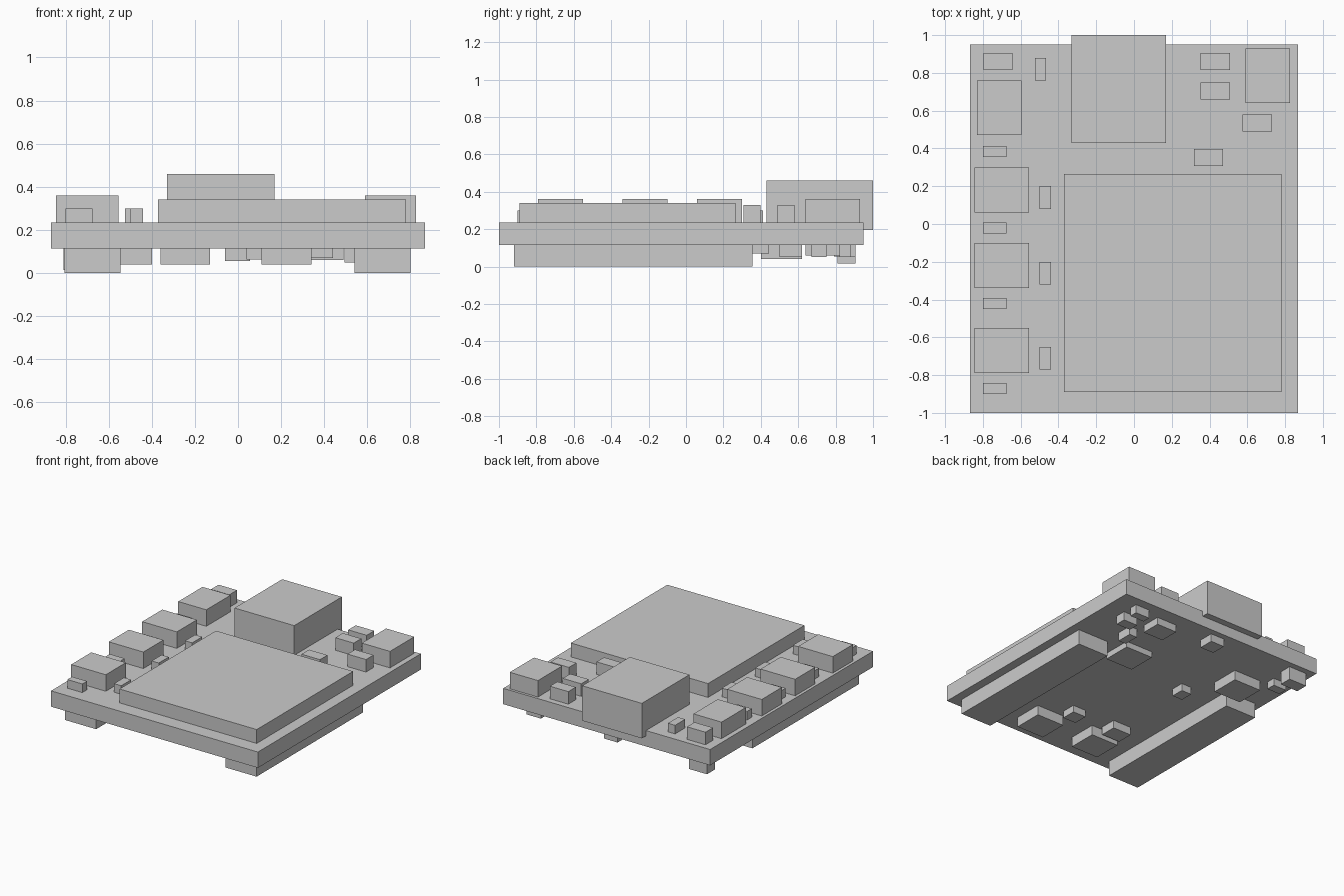
import bpy
import bmesh
from mathutils import Matrix, Vector

old = bpy.data.objects.get("Cube")
if old:
    bpy.data.objects.remove(old, do_unlink=True)

GREY = (0.6, 0.6, 0.6, 1.0)
grey = bpy.data.materials.new("plain grey")
grey.use_nodes = True
grey.diffuse_color = GREY
grey.node_tree.nodes["Principled BSDF"].inputs["Base Color"].default_value = GREY

BOTTOM, TOP = 0.115, 0.235


def box(name, x0, x1, y0, y1, z0, z1):
    bm = bmesh.new()
    size = Vector((x1 - x0, y1 - y0, z1 - z0))
    bmesh.ops.create_cube(bm, size=1, matrix=Matrix.Diagonal((*size, 1)))
    mesh = bpy.data.meshes.new(name)
    bm.to_mesh(mesh)
    bm.free()
    mesh.materials.append(grey)
    obj = bpy.data.objects.new(name, mesh)
    obj.location = ((x0 + x1) / 2, (y0 + y1) / 2, (z0 + z1) / 2)
    bpy.context.collection.objects.link(obj)


def upper(name, x0, x1, y0, y1, z):
    box(name, x0, x1, y0, y1, TOP, z)


def lower(name, x0, x1, y0, y1, z):
    box(name, x0, x1, y0, y1, z, BOTTOM)


# Board, main chip and overhanging rear socket
box("board", -0.867, 0.867, -1, 0.95, BOTTOM, TOP)
upper("main_chip", -0.37, 0.78, -0.89, 0.265, 0.34)
box("rear_socket", -0.33, 0.17, 0.43, 1, 0.195, 0.46)

# Tall blocks along the right edge, and at the rear corners
for y in (-0.79, -0.34, 0.06):
    upper("edge_block", -0.845, -0.555, y, y + 0.24, 0.36)
upper("rear_right_block", -0.83, -0.595, 0.47, 0.76, 0.36)
upper("rear_left_block", 0.59, 0.826, 0.64, 0.93, 0.36)

# Small low parts between the blocks and the main chip
for y in (-0.9, -0.45, -0.05, 0.355):
    upper("small_edge_part", -0.8, -0.675, y, y + 0.057, 0.3)
for y in (-0.77, -0.32, 0.08):
    upper("small_inner_part", -0.5, -0.44, y, y + 0.12, 0.3)
upper("small_rear_part", -0.525, -0.465, 0.76, 0.88, 0.3)

# Medium parts near the rear
for x, y in ((-0.797, 0.815), (0.353, 0.815), (0.353, 0.66),
             (0.575, 0.49), (0.317, 0.307)):
    upper("medium_part", x, x + 0.155, y, y + 0.09, 0.33)

# Long connectors under both sides
for x in (-0.805, 0.54):
    lower("long_connector", x, x + 0.26, -0.92, 0.355, 0)

# Square parts under the board
for x, y, z in ((-0.63, 0.4, 0.04), (0.11, -0.86, 0.04),
                (-0.36, -0.83, 0.04), (0.21, 0.225, 0.07)):
    lower("under_chip", x, x + 0.23, y, y + 0.22, z)

# Smaller parts under the board
lower("under_rear_right_part", -0.81, -0.66, 0.81, 0.905, 0.015)
lower("under_right_part", -0.79, -0.68, 0.64, 0.71, 0.06)
lower("under_middle_part", -0.06, 0.055, 0.79, 0.905, 0.055)
lower("under_center_part", -0.32, -0.235, 0.14, 0.24, 0.06)
lower("under_rear_chip", 0.32, 0.49, 0.69, 0.84, 0.06)
lower("under_corner_part", 0.6, 0.72, 0.82, 0.88, 0.05)
lower("under_left_part", 0.6, 0.72, 0.67, 0.75, 0.05)
lower("under_inner_part", 0.495, 0.56, 0.5, 0.62, 0.05)
lower("under_front_left_part", 0.04, 0.15, -0.59, -0.48, 0.063)
lower("under_front_right_part", -0.355, -0.2, -0.585, -0.46, 0.055)
